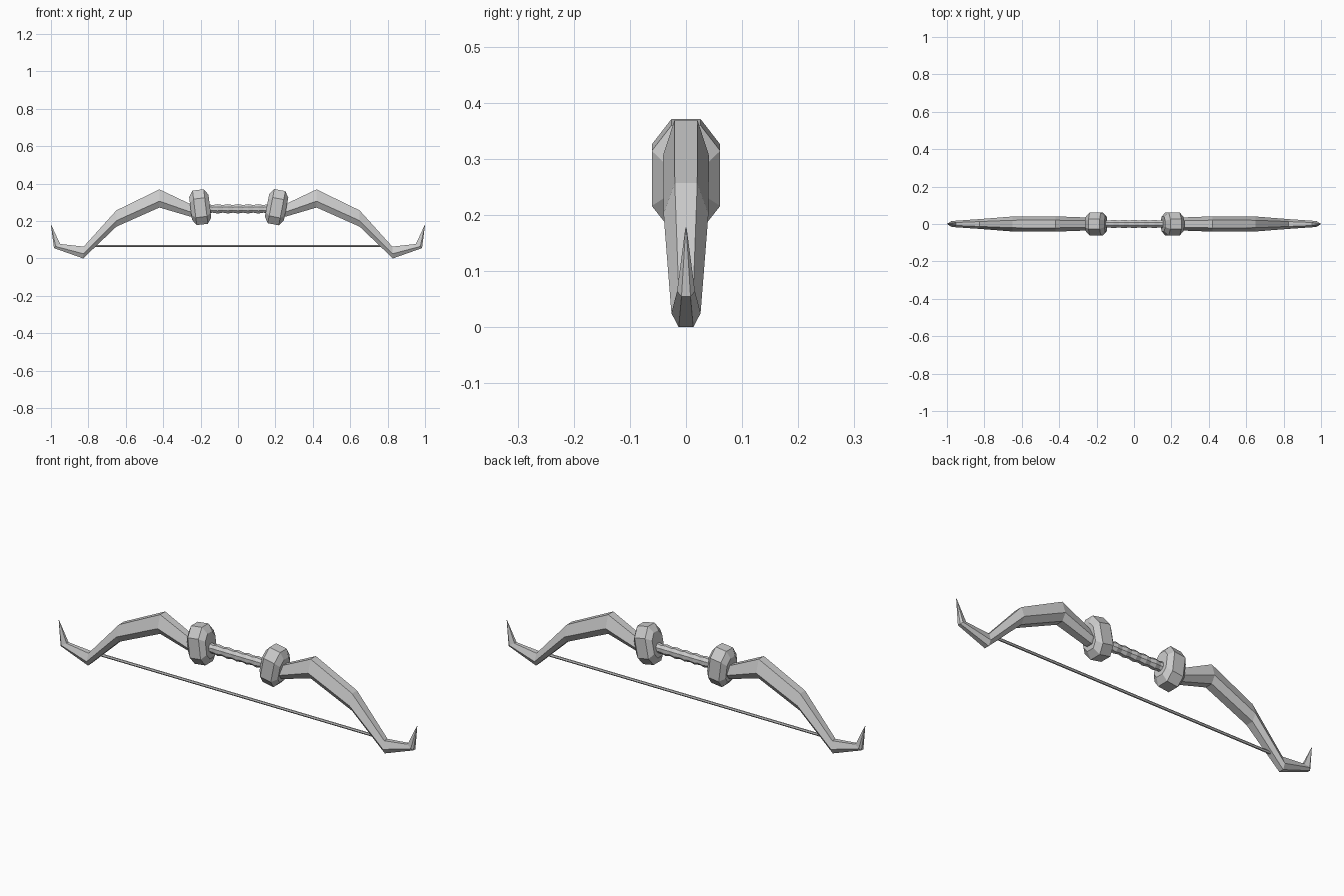
import bpy, bmesh, math
from mathutils import Matrix

if "Cube" in bpy.data.objects:
    bpy.data.objects.remove(bpy.data.objects["Cube"])


def loft(name, rings):
    """Skin a list of equal-length vertex rings and cap both ends, flat shaded."""
    bm = bmesh.new()
    loops = [[bm.verts.new(p) for p in ring] for ring in rings]
    n = len(loops[0])
    for a, b in zip(loops, loops[1:]):
        for i in range(n):
            j = (i + 1) % n
            bm.faces.new((a[i], a[j], b[j], b[i]))
    bm.faces.new(loops[0])
    bm.faces.new(loops[-1])
    bmesh.ops.remove_doubles(bm, verts=bm.verts, dist=1e-5)
    bmesh.ops.recalc_face_normals(bm, faces=bm.faces)
    me = bpy.data.meshes.new(name)
    bm.to_mesh(me)
    bm.free()
    ob = bpy.data.objects.new(name, me)
    bpy.context.collection.objects.link(ob)
    return ob


def limb_ring(top, mid, bottom, w):
    """Hexagonal section: narrow top and bottom, widest at the middle ridge."""
    (tx, tz), (mx, mz), (bx, bz) = top, mid, bottom
    h = w * 0.5
    return [(tx, -h, tz), (tx, h, tz), (mx, w, mz),
            (bx, h, bz), (bx, -h, bz), (mx, -w, mz)]


# Recurved limbs: top, ridge and bottom (x, z) at each bend, then half width
stations = [
    ((0.20, 0.280), (0.20, 0.245), (0.20, 0.220), 0.030),
    ((0.26, 0.293), (0.26, 0.250), (0.26, 0.225), 0.035),
    ((0.42, 0.369), (0.42, 0.306), (0.42, 0.272), 0.041),
    ((0.65, 0.257), (0.65, 0.202), (0.65, 0.170), 0.040),
    ((0.825, 0.063), (0.827, 0.025), (0.828, 0.0), 0.026),
    ((0.951, 0.077), (0.975, 0.064), (0.984, 0.055), 0.016),
    ((0.998, 0.178), (0.999, 0.178), (1.0, 0.178), 0.001),
]
for side, sx in (("right", 1), ("left", -1)):
    loft(side + "_limb", [[(x * sx, y, z) for x, y, z in limb_ring(*s)]
                          for s in stations])

# Faceted collars at both ends of the grip, leaning outwards
outline = [(-0.026, 0.094), (0.026, 0.094), (0.061, 0.048), (0.061, -0.052),
           (0.030, -0.092), (-0.030, -0.092), (-0.061, -0.052), (-0.061, 0.048)]
for side, x, tilt in (("right", 0.206, 11), ("left", -0.202, -7)):
    knob = loft(side + "_collar",
                [[(dx, y * s, z * s) for y, z in outline]
                 for dx, s in ((-0.052, 0.66), (-0.030, 1.0),
                               (0.030, 1.0), (0.052, 0.66))])
    knob.data.transform(Matrix.Translation((x, 0, 0.273))
                        @ Matrix.Rotation(math.radians(tilt), 4, 'Y'))

# Wrapped grip with shallow ridges
steps = 14
grip = []
for i in range(steps + 1):
    x = -0.19 + 0.38 * i / steps
    r = 0.027 if i % 2 else 0.022
    grip.append([(x, r * 0.9 * math.cos(a), 0.265 + r * math.sin(a))
                 for a in [math.pi * (k + 0.5) / 4 for k in range(8)]])
loft("grip", grip)

# Taut string running between the limb tips
loft("bowstring", [[(x, 0.007 * math.cos(a), 0.066 + 0.007 * math.sin(a))
                    for a in [math.tau * k / 6 for k in range(6)]]
                   for x in (-0.79, 0.79)])
